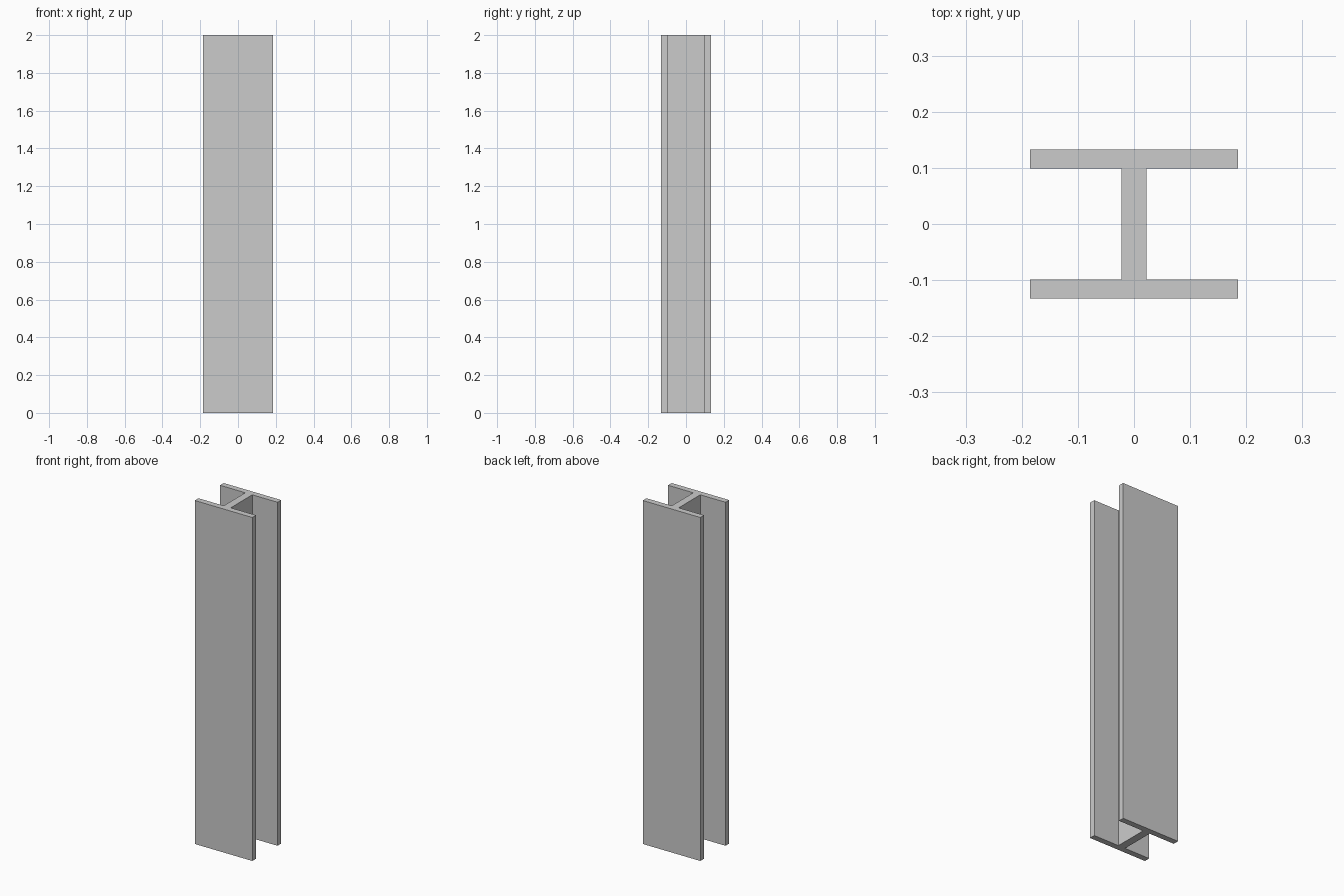
import bpy, bmesh

if "Cube" in bpy.data.objects:
    bpy.data.objects.remove(bpy.data.objects["Cube"])

HEIGHT = 2.0
FLANGE_X = 0.185   # half width of the flanges
OUTER_Y = 0.133    # outer face of the flanges
INNER_Y = 0.099    # inner face of the flanges
WEB_X = 0.0225     # half thickness of the web

# I-shaped section: one half, then the same points turned by 180 degrees
half = [(-FLANGE_X, -OUTER_Y), (FLANGE_X, -OUTER_Y), (FLANGE_X, -INNER_Y),
        (WEB_X, -INNER_Y), (WEB_X, INNER_Y), (FLANGE_X, INNER_Y)]
profile = half + [(-x, -y) for x, y in half]

# Beam: section extruded upwards
bm = bmesh.new()
base = bm.faces.new([bm.verts.new((x, y, 0)) for x, y in profile])
top = bmesh.ops.extrude_face_region(bm, geom=[base], use_keep_orig=True)
verts = [v for v in top["geom"] if isinstance(v, bmesh.types.BMVert)]
bmesh.ops.translate(bm, verts=verts, vec=(0, 0, HEIGHT))
bmesh.ops.recalc_face_normals(bm, faces=bm.faces)

mesh = bpy.data.meshes.new("steel_beam")
bm.to_mesh(mesh)
bm.free()
beam = bpy.data.objects.new("steel_beam", mesh)
bpy.context.collection.objects.link(beam)
